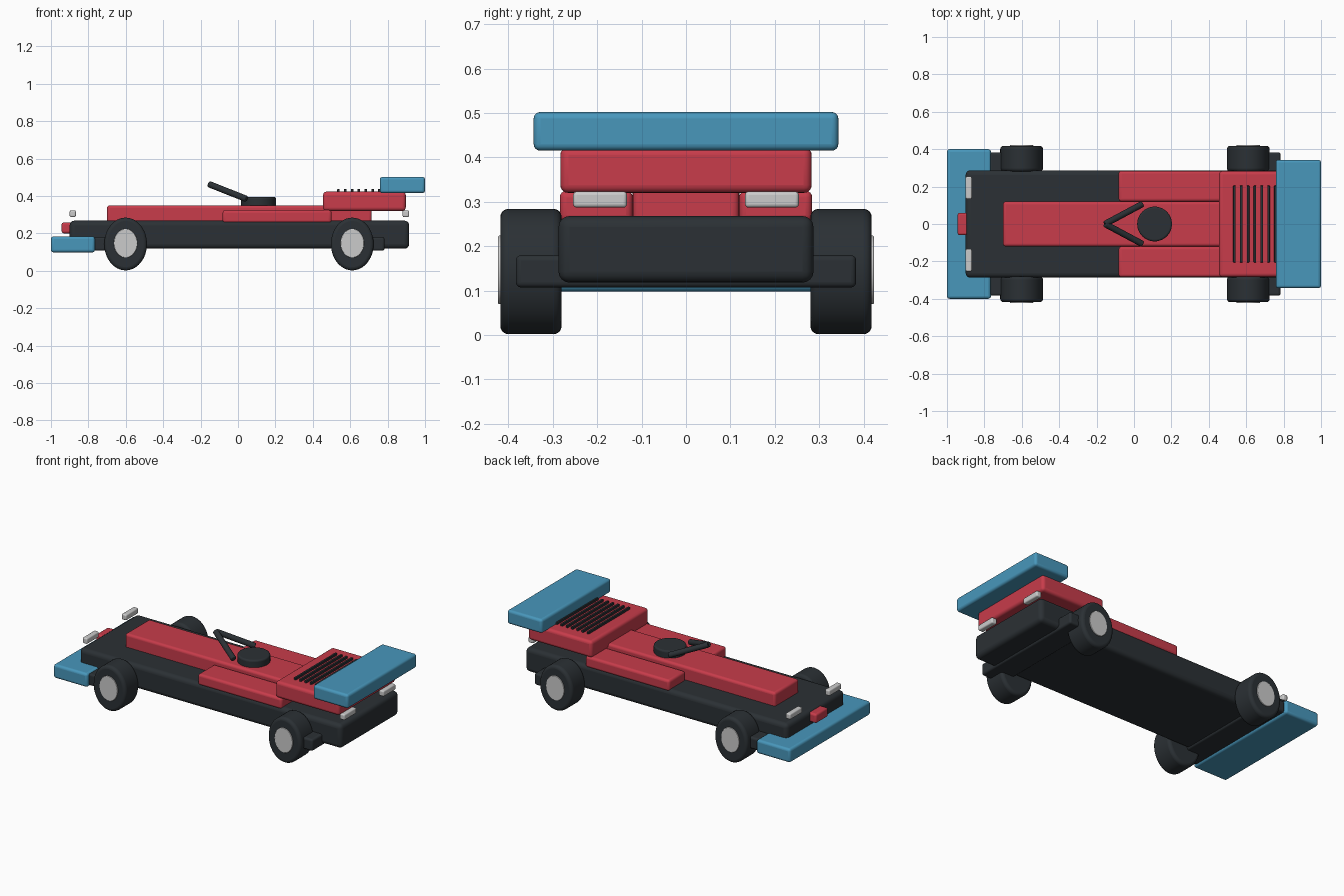
import bpy, math
from mathutils import Vector

if "Cube" in bpy.data.objects:
    bpy.data.objects.remove(bpy.data.objects["Cube"])


def paint(name, rgb):
    m = bpy.data.materials.new(name)
    m.diffuse_color = (*rgb, 1)
    m.use_nodes = True
    m.node_tree.nodes["Principled BSDF"].inputs["Base Color"].default_value = m.diffuse_color
    return m


DARK = paint("dark", (0.024, 0.03, 0.035))
RED = paint("red", (0.58, 0.045, 0.07))
BLUE = paint("blue", (0.065, 0.31, 0.50))


def finish(o, name, mat, bevel):
    o.name = name
    bpy.ops.object.transform_apply(location=False, rotation=True, scale=True)
    if mat:
        o.data.materials.append(mat)
    if bevel:
        b = o.modifiers.new("bevel", 'BEVEL')
        b.width, b.segments = bevel, 4
        b.limit_method = 'ANGLE'
        b.angle_limit = math.radians(40)
    bpy.ops.object.shade_smooth_by_angle(angle=math.radians(35))
    return o


def box(name, x, y, z, mat=None, bevel=0.015):
    bpy.ops.mesh.primitive_cube_add(size=1, location=[sum(r) / 2 for r in (x, y, z)])
    o = bpy.context.object
    o.scale = [r[1] - r[0] for r in (x, y, z)]
    return finish(o, name, mat, bevel)


def cyl(name, a, b, radius, mat=None, bevel=0.0, squash=1.0, n=48):
    a, b = Vector(a), Vector(b)
    bpy.ops.mesh.primitive_cylinder_add(vertices=n, radius=radius, depth=(b - a).length,
                                        location=(a + b) / 2)
    o = bpy.context.object
    o.scale.x = squash
    o.rotation_mode = 'QUATERNION'
    o.rotation_quaternion = (b - a).to_track_quat('Z', 'Y')
    return finish(o, name, mat, bevel)


# Floor and bodywork
box("chassis", (-0.90, 0.915), (-0.287, 0.287), (0.118, 0.268), DARK, 0.025)
box("body_spine", (-0.70, 0.715), (-0.12, 0.12), (0.23, 0.35), RED)
box("engine_cover", (0.455, 0.897), (-0.283, 0.283), (0.32, 0.423), RED, 0.018)
box("nose_tip", (-0.943, -0.88), (-0.06, 0.06), (0.20, 0.258), RED, 0.012)

# Wings
box("front_wing", (-1.0, -0.765), (-0.40, 0.40), (0.098, 0.184), BLUE)
box("rear_wing", (0.758, 1.0), (-0.343, 0.343), (0.415, 0.502), BLUE)

# Engine vents
for i in range(9):
    x = 0.537 + i * 0.0365
    box("vent_slat", (x - 0.007, x + 0.007), (-0.205, 0.205), (0.415, 0.437), DARK, 0.003)

# Suspension bars
box("front_axle", (-0.77, -0.62), (-0.383, 0.383), (0.107, 0.18), DARK, 0.012)
box("rear_axle", (0.63, 0.783), (-0.383, 0.383), (0.107, 0.18), DARK, 0.012)

# Cockpit seat
cyl("seat", (0.11, 0, 0.34), (0.11, 0, 0.395), 0.093, DARK, 0.01)

for s in (-1, 1):
    # Side pods and cockpit guard bars
    box("side_pod", (-0.082, 0.50), sorted((s * 0.12, s * 0.284)), (0.255, 0.325), RED)
    cyl("guard_bar", (-0.155, 0, 0.463), (0.045, s * 0.107, 0.384), 0.017, DARK, 0.005, n=24)
    # Lights
    ys = sorted((s * 0.133, s * 0.254))
    box("front_light", (-0.90, -0.867), ys, (0.287, 0.323), None, 0.008)
    box("rear_light", (0.88, 0.915), ys, (0.287, 0.323), None, 0.008)
    # Oval wheels with hub caps
    for x in (-0.601, 0.611):
        cyl("wheel", (x, s * 0.28, 0.143), (x, s * 0.418, 0.143), 0.141, DARK, 0.018, 0.81)
        cyl("hub_cap", (x, s * 0.38, 0.147), (x, s * 0.423, 0.147), 0.077, None, 0.003, 0.81)
